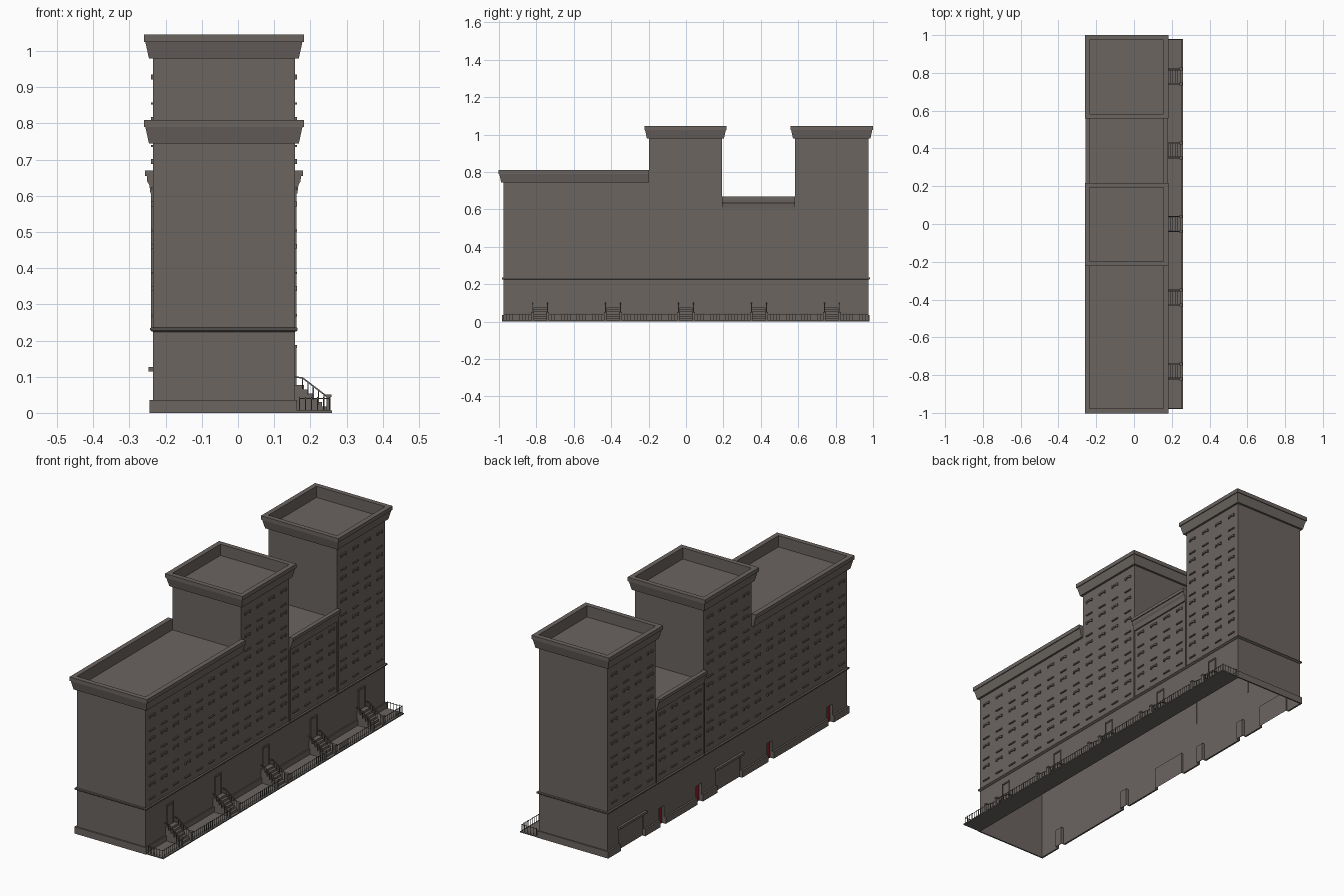
import bpy, bmesh
from mathutils import Matrix, Vector

if "Cube" in bpy.data.objects:
    bpy.data.objects.remove(bpy.data.objects["Cube"])


def material(name, rgb):
    m = bpy.data.materials.new(name)
    m.diffuse_color = (*rgb, 1)
    m.use_nodes = True
    m.node_tree.nodes["Principled BSDF"].inputs["Base Color"].default_value = m.diffuse_color
    return m


STONE = material("warm grey stone", (0.146, 0.129, 0.118))
RED = material("red door paint", (0.26, 0.012, 0.02))

X0, X1 = -0.235, 0.157          # wall planes
Y0, Y1 = -0.977, 0.975
BELT = 0.23


def finish(name, bm, mat):
    me = bpy.data.meshes.new(name)
    bm.to_mesh(me)
    bm.free()
    me.materials.append(mat)
    ob = bpy.data.objects.new(name, me)
    bpy.context.collection.objects.link(ob)
    return ob


def add_box(bm, x0, x1, y0, y1, z0, z1):
    m = Matrix.Translation(((x0 + x1) / 2, (y0 + y1) / 2, (z0 + z1) / 2))
    bmesh.ops.create_cube(bm, size=1, matrix=m @ Matrix.Diagonal((x1 - x0, y1 - y0, z1 - z0, 1)))


def boxes(name, mat, items):
    bm = bmesh.new()
    for it in items:
        add_box(bm, *it)
    return finish(name, bm, mat)


def add_bar(bm, a, b, w):
    """Square bar between two points."""
    a, b = Vector(a), Vector(b)
    d = b - a
    m = Matrix.Translation((a + b) / 2) @ d.to_track_quat('Z', 'Y').to_matrix().to_4x4()
    bmesh.ops.create_cube(bm, size=1, matrix=m @ Matrix.Diagonal((w, w, d.length, 1)))


def shell(name, y0, y1, z0, z1, roof=None):
    """Four walls, open underneath, with an optional flat roof over a y range."""
    bm = bmesh.new()
    add_box(bm, X0, X1, y0, y1, z0, z1)
    bmesh.ops.delete(bm, geom=[f for f in bm.faces if abs(f.normal.z) > 0.5], context='FACES')
    if roof:
        a, b = roof
        bm.faces.new([bm.verts.new(p) for p in
                      ((X0, a, z1), (X1, a, z1), (X1, b, z1), (X0, b, z1))])
    return finish(name, bm, STONE)


def cornice(name, y0, y1, profile, ends=(1, 1)):
    """Ring of (offset, z) steps swept round a rectangle; ends = overhang at -y, +y."""
    bm = bmesh.new()
    rings = []
    for o, z in profile:
        a, b = y0 - o * ends[0], y1 + o * ends[1]
        rings.append([bm.verts.new((x, y, z)) for x, y in
                      ((X0 - o, a), (X1 + o, a), (X1 + o, b), (X0 - o, b))])
    for r, s in zip(rings, rings[1:]):
        for i in range(4):
            j = (i + 1) % 4
            bm.faces.new((r[i], r[j], s[j], s[i]))
    bmesh.ops.recalc_face_normals(bm, faces=bm.faces)
    return finish(name, bm, STONE)


def flare(top, low=0.011, high=0.021):
    # sloped frieze, square lip, parapet top, inner parapet face
    b = top - 0.066
    return [(0, b), (low, b), (high, top - 0.02), (high + 0.004, top - 0.02),
            (high + 0.004, top), (0.0, top), (0.0, b + 0.008)]


# rear openings: (centre y, half width)
doors = [(-0.835, 0.022), (-0.345, 0.022), (0.232, 0.022), (0.535, 0.022)]
docks = [(-0.01, 0.10), (0.78, 0.10)]

# base storey: solid block with rear niches cut out, then opened top and bottom
base = boxes("base_storey", STONE, [(X0, X1, Y0, Y1, 0, BELT)])
cutter = boxes("opening_cutter", STONE,
               [(X0 - 0.05, X0 + 0.015, y - w, y + w, -0.05, 0.092) for y, w in doors] +
               [(X0 - 0.05, X0 + 0.008, y - w, y + w, -0.05, 0.112) for y, w in docks])
cutter.hide_render = True
mod = base.modifiers.new("openings", 'BOOLEAN')
mod.operation, mod.solver, mod.object = 'DIFFERENCE', 'EXACT', cutter
bm = bmesh.new()
bm.from_object(base, bpy.context.evaluated_depsgraph_get())
base.modifiers.clear()
bpy.data.objects.remove(cutter)
bmesh.ops.delete(bm, context='FACES', geom=[
    f for f in bm.faces if abs(f.normal.z) > 0.9
    and (f.calc_center_median().z < 0.001 or f.calc_center_median().z > BELT - 0.001)])
bm.to_mesh(base.data)
bm.free()

# upper walls, stacked so that the inside stays open
YA, YB, YC = -0.198, 0.192, 0.583
shell("lower_walls", Y0, Y1, BELT, 0.614, (YB, YC))
shell("wing_upper_walls", Y0, YB, 0.614, 0.752, (Y0, YA))
shell("middle_tower_walls", YA, YB, 0.752, 0.987, (YA, YB))
shell("end_tower_walls", YC, Y1, 0.614, 0.987, (YC, Y1))

# cornices and window trim for each block
blocks = [("long_wing", Y0, YA, 0.81, 4, 8, (1, 0)),
          ("middle_tower", YA, YB, 1.045, 6, 4, (1, 1)),
          ("low_link", YB, YC, 0.67, 3, 4, (0, 0)),
          ("end_tower", YC, Y1, 1.045, 6, 4, (1, 1))]
lintels, sills = [], []
for name, a, b, top, floors, cols, ends in blocks:
    prof = flare(top)
    if name == "low_link":
        prof = [(0, 0.606), (0.007, 0.606), (0.010, 0.630), (0.016, 0.640),
                (0.017, 0.654), (0.022, 0.654), (0.022, 0.67), (0, 0.67), (0, 0.614)]
    cornice(name + "_cornice", a, b, prof, ends)
    for i in range(cols):
        y = a + (b - a) * (i + 0.5) / cols
        for k in range(floors):
            z = 0.27 + 0.117 * k
            for p, q in ((X0 - 0.006, X0), (X1, X1 + 0.006)):
                sills.append((p, q, y - 0.022, y + 0.022, z - 0.003, z + 0.003))
                lintels.append((p, q, y - 0.022, y + 0.022, z + 0.072, z + 0.080))
                for e in (-0.018, 0.018):
                    lintels.append((p, q, y + e - 0.004, y + e + 0.004, z + 0.067, z + 0.072))
boxes("window_lintels", STONE, lintels)
boxes("window_sills", STONE, sills)

# belt course above the base storey
cornice("belt_course", Y0, Y1,
        [(0, 0.224), (0.005, 0.226), (0.008, 0.229), (0.008, 0.235), (0, 0.236)])

# rear doors set in their niches, hoods over the loading bays
boxes("rear_doors", RED, [(X0 + 0.012, X0 + 0.0145, y - w + 0.001, y + w - 0.001, 0, 0.091)
                          for y, w in doors])
boxes("loading_bay_hoods", STONE,
      [(X0 - 0.012, X0, y - w - 0.012, y + w + 0.012, 0.115, 0.127) for y, w in docks])

# plinth, broken by the rear openings
plinth = [(X0 - 0.009, X1 + 0.006, Y0 - 0.007, Y0, 0, 0.035),
          (X0 - 0.009, X1 + 0.006, Y1, Y1 + 0.007, 0, 0.035),
          (X1, X1 + 0.006, Y0, Y1, 0, 0.035)]
start = Y0
for y, w in sorted(doors + docks) + [(Y1, 0)]:
    plinth.append((X0 - 0.009, X0, start, y - w, 0, 0.035))
    start = y + w
boxes("plinth", STONE, plinth)

# pavement on the entrance side
boxes("front_pavement", STONE, [(X1, 0.26, -0.98, 0.98, 0, 0.006)])

# entrance stairs, doors, railings
stair_y = [-0.78, -0.39, 0.0, 0.39, 0.78]
HALF, STEPS = 0.036, 6
steps, frames, newels = [], [], []
rail = bmesh.new()
for y in stair_y:
    for i in range(STEPS):
        steps.append((X1, 0.245 - i * 0.0125, y - HALF, y + HALF,
                      0.006 + i * 0.0118, 0.0178 + i * 0.0118))
    frames += [(X1, X1 + 0.002, y - 0.022, y + 0.022, 0.077, 0.18),
               (X1, X1 + 0.005, y - 0.026, y - 0.022, 0.077, 0.186),
               (X1, X1 + 0.005, y + 0.022, y + 0.026, 0.077, 0.186),
               (X1, X1 + 0.006, y - 0.026, y + 0.026, 0.18, 0.187)]
    for s in (-1, 1):
        r = y + s * (HALF + 0.004)
        newels += [(0.244, 0.256, r - 0.006, r + 0.006, 0.005, 0.044),
                   (0.242, 0.258, r - 0.008, r + 0.008, 0.044, 0.051)]
        add_bar(rail, (X1, r, 0.099), (0.178, r, 0.097), 0.004)
        add_bar(rail, (0.178, r, 0.097), (0.25, r, 0.042), 0.004)
        for i in range(5):
            x = 0.178 + i * 0.015
            add_bar(rail, (x, r, max(0.006, 0.066 - i * 0.0145)),
                    (x, r, 0.097 - i * 0.0115), 0.003)
boxes("entrance_steps", STONE, steps)
boxes("entrance_doors", STONE, frames)
boxes("stair_newels", STONE, newels)
finish("stair_handrails", rail, STONE)


# pavement fence between the stairs, returning to the wall at both ends
def fence_run(bm, p, q):
    p, q = Vector(p), Vector(q)
    n = max(1, round((q - p).length / 0.0165))
    add_bar(bm, (p.x, p.y, 0.040), (q.x, q.y, 0.040), 0.002)
    for i in range(n + 1):
        v = p.lerp(q, i / n)
        add_bar(bm, (v.x, v.y, 0.004), (v.x, v.y, 0.044), 0.0022)


fence = bmesh.new()
edges = [-0.975] + [v for y in stair_y for v in (y - 0.046, y + 0.046)] + [0.975]
for a, b in zip(edges[::2], edges[1::2]):
    fence_run(fence, (0.253, a, 0), (0.253, b, 0))
for y in (-0.975, 0.975):
    fence_run(fence, (0.17, y, 0), (0.253, y, 0))
finish("pavement_fence", fence, STONE)

# downpipes where the low link meets the towers
boxes("link_downpipes", STONE,
      [(x - 0.003, x + 0.003, y - 0.003, y + 0.003, 0.235, 0.607)
       for y in (YB, YC) for x in (X0 - 0.002, X1 + 0.002)])
